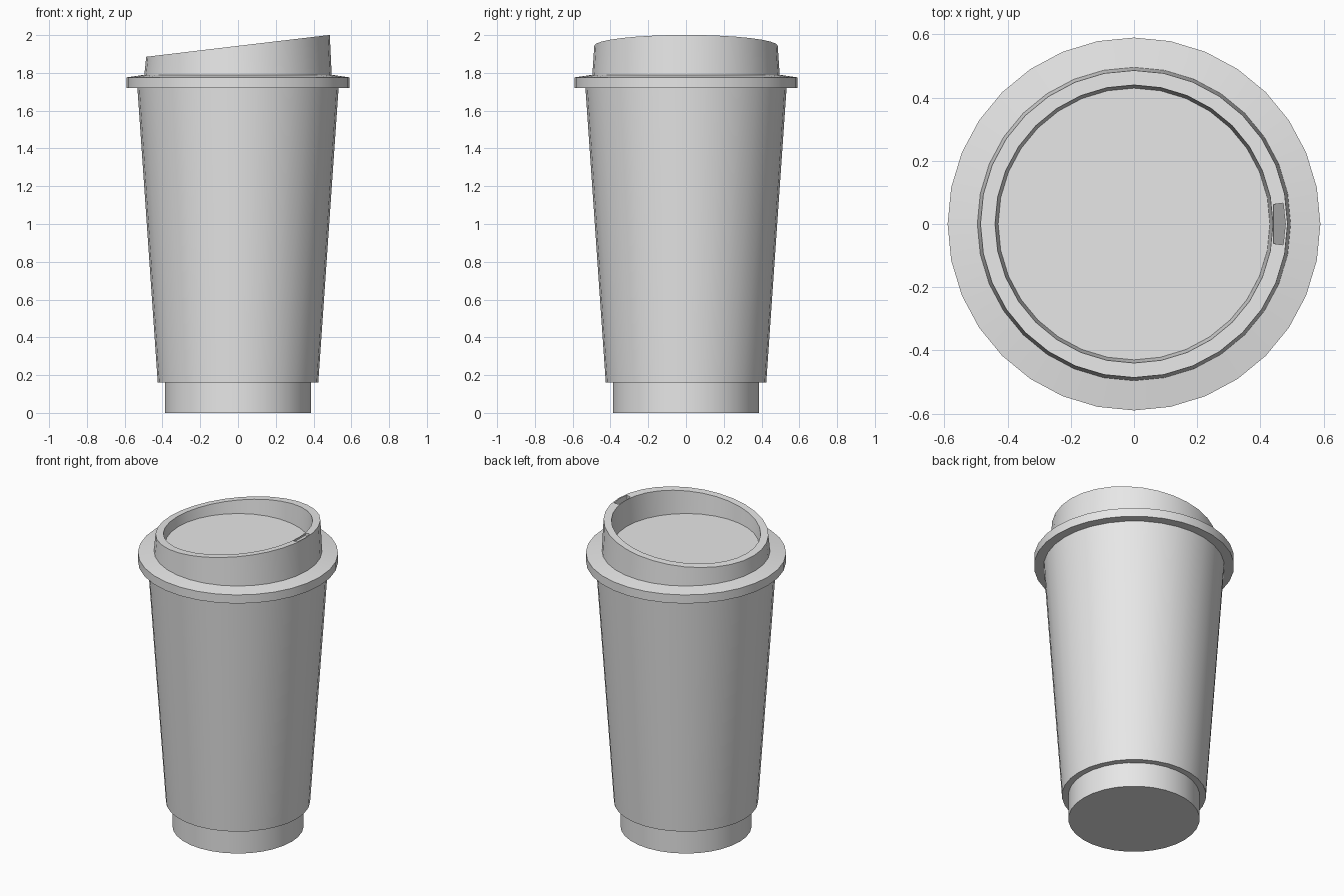
import bpy
import bmesh
import math

cube = bpy.data.objects.get("Cube")
if cube:
    bpy.data.objects.remove(cube, do_unlink=True)

SEGMENTS = 32

grey = bpy.data.materials.new("light_grey")
grey.use_nodes = True
grey.diffuse_color = (0.8, 0.8, 0.8, 1)
grey.node_tree.nodes["Principled BSDF"].inputs["Base Color"].default_value = (0.8, 0.8, 0.8, 1)


def rim_height(x):
    """Height of the slanted drinking rim at a given x."""
    return 1.943 + 0.119 * x


def add_object(name, bm):
    bmesh.ops.recalc_face_normals(bm, faces=bm.faces)
    mesh = bpy.data.meshes.new(name)
    bm.to_mesh(mesh)
    bm.free()
    mesh.materials.append(grey)
    obj = bpy.data.objects.new(name, mesh)
    bpy.context.collection.objects.link(obj)
    return obj


def lathe(name, profile):
    """Closed solid turned about z; a height of None follows the slanted rim."""
    bm = bmesh.new()
    rings = []
    for r, z in profile:
        ring = []
        for i in range(SEGMENTS):
            a = 2 * math.pi * i / SEGMENTS
            x, y = r * math.cos(a), r * math.sin(a)
            ring.append(bm.verts.new((x, y, rim_height(x) if z is None else z)))
        rings.append(ring)
    for low, high in zip(rings, rings[1:]):
        for i in range(SEGMENTS):
            j = (i + 1) % SEGMENTS
            bm.faces.new((low[i], low[j], high[j], high[i]))
    bm.faces.new(rings[0][::-1])
    bm.faces.new(rings[-1])
    return add_object(name, bm)


def shade(obj):
    bpy.ops.object.select_all(action='DESELECT')
    obj.select_set(True)
    bpy.context.view_layer.objects.active = obj
    bpy.ops.object.shade_smooth_by_angle(angle=math.radians(30))


# Foot and tapered cup body
foot = lathe("foot", [(0.387, 0), (0.387, 0.165)])
body = lathe("cup_body", [(0.425, 0.16), (0.533, 1.725)])

# Lid with flange, slanted raised wall and sunken floor
lid = lathe("lid", [(0.59, 1.72), (0.59, 1.776), (0.496, 1.79),
                    (0.486, None), (0.44, None), (0.43, 1.83)])

# Sip opening: a pocket whose floor falls away towards the outside
bm = bmesh.new()
outline = [(0.442, -0.062), (0.472, -0.066), (0.479, 0), (0.472, 0.066), (0.442, 0.062)]
floor = [bm.verts.new((x, y, 1.985 - 1.0 * (x - 0.442))) for x, y in outline]
roof = [bm.verts.new((x, y, 2.05)) for x, y in outline]
bm.faces.new(floor[::-1])
bm.faces.new(roof)
for i in range(len(outline)):
    j = (i + 1) % len(outline)
    bm.faces.new((floor[i], floor[j], roof[j], roof[i]))
cutter = add_object("sip_opening_cutter", bm)
cutter.hide_render = True
cutter.hide_set(True)

for part in (foot, body, lid):
    shade(part)

cut = lid.modifiers.new("sip_opening", 'BOOLEAN')
cut.operation = 'DIFFERENCE'
cut.solver = 'EXACT'
cut.object = cutter
